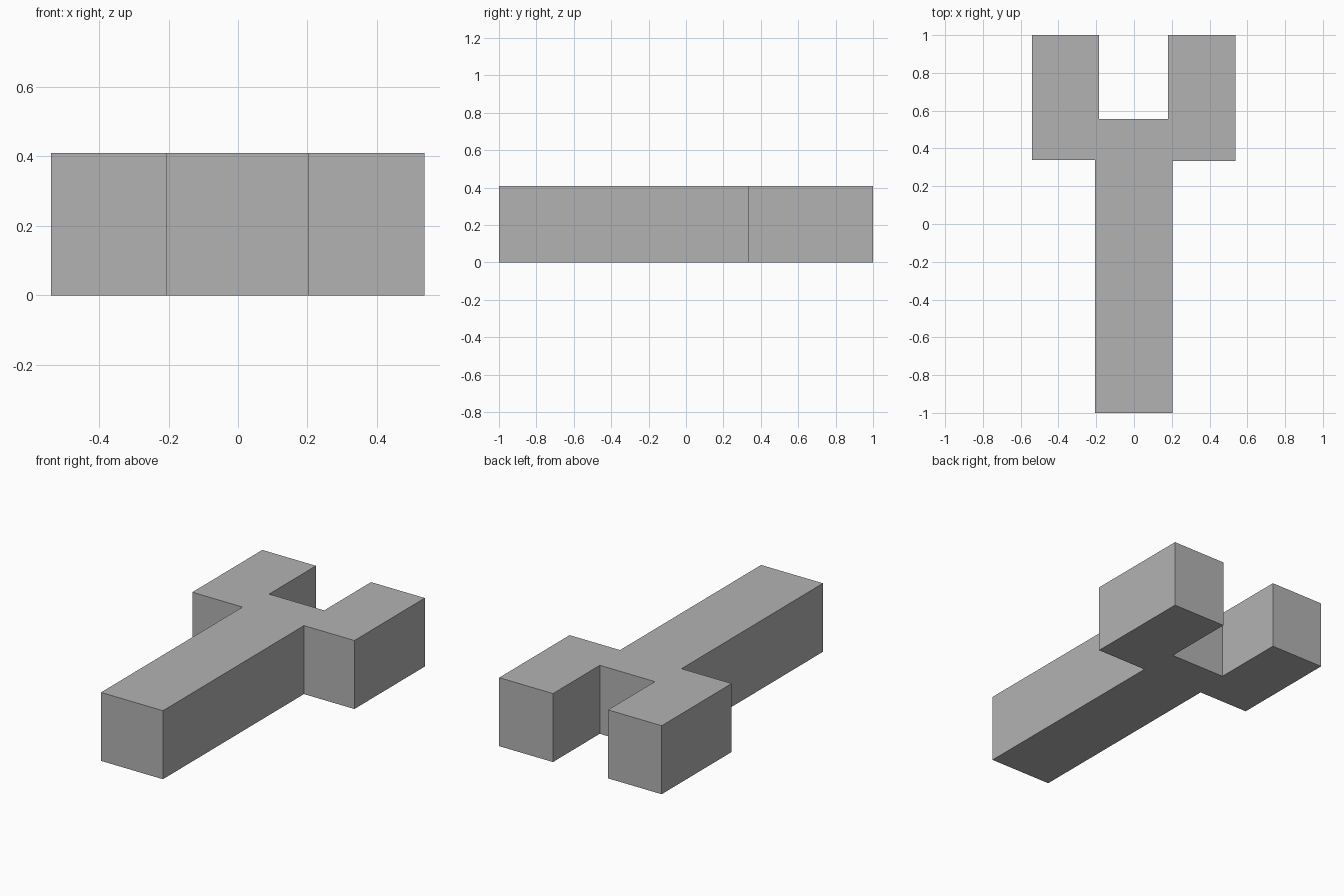
import bpy
import bmesh

HEIGHT = 0.41

# Remove the default cube
default = bpy.data.objects.get("Cube")
if default:
    bpy.data.objects.remove(default, do_unlink=True)

# Plain grey material
grey = bpy.data.materials.new("plain_grey")
grey.use_nodes = True
colour = (0.45, 0.45, 0.45, 1)
grey.diffuse_color = colour
grey.node_tree.nodes["Principled BSDF"].inputs["Base Color"].default_value = colour


def extrude_outline(name, outline, height):
    """Raise a flat outline into a solid block."""
    bm = bmesh.new()
    base = bm.faces.new([bm.verts.new((x, y, 0)) for x, y in outline])
    raised = bmesh.ops.extrude_face_region(bm, geom=[base], use_keep_orig=True)
    top = [v for v in raised["geom"] if isinstance(v, bmesh.types.BMVert)]
    bmesh.ops.translate(bm, verts=top, vec=(0, 0, height))
    bmesh.ops.recalc_face_normals(bm, faces=bm.faces)
    mesh = bpy.data.meshes.new(name)
    bm.to_mesh(mesh)
    bm.free()
    mesh.materials.append(grey)
    obj = bpy.data.objects.new(name, mesh)
    bpy.context.collection.objects.link(obj)
    return obj


# Forked block: straight stem, two shoulders, and a slot between the prongs
outline = [
    (-0.207, -1), (0.203, -1),           # stem end
    (0.203, 0.334), (0.537, 0.334),      # left shoulder
    (0.537, 1), (0.181, 1),              # left prong
    (0.181, 0.557), (-0.184, 0.557),     # slot
    (-0.184, 1), (-0.539, 1),            # right prong
    (-0.539, 0.338), (-0.207, 0.338),    # right shoulder
]
extrude_outline("forked_block", outline, HEIGHT)
